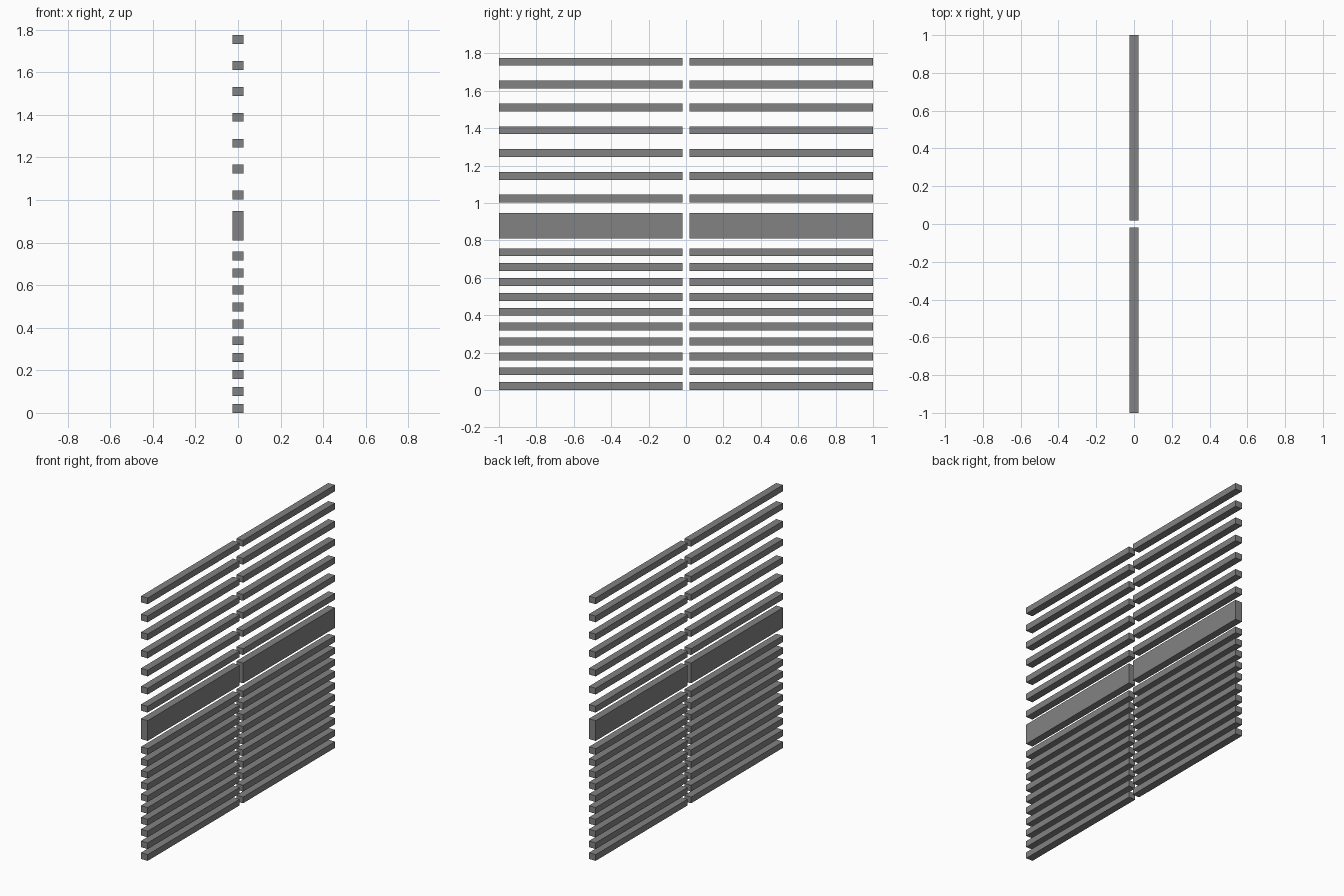
import bpy

if "Cube" in bpy.data.objects:
    bpy.data.objects.remove(bpy.data.objects["Cube"])

DEPTH = 0.05      # slat thickness along x
GAP = 0.0185      # half of the gap between the two panels
SLAT = 0.042      # height of a thin slat

# dark grey finish shared by every board
finish = bpy.data.materials.new("dark_grey")
finish.diffuse_color = (0.225, 0.225, 0.225, 1)
finish.use_nodes = True
finish.node_tree.nodes["Principled BSDF"].inputs["Base Color"].default_value = finish.diffuse_color


def board(name, z, height):
    """One horizontal board per panel, front and back of the gap."""
    length = 1 - GAP
    for side, label in ((-1, "front"), (1, "back")):
        bpy.ops.mesh.primitive_cube_add(size=1, location=(0, side * (GAP + length / 2), z))
        ob = bpy.context.object
        ob.name = f"{label}_{name}"
        ob.scale = (DEPTH, length, height)
        bpy.ops.object.transform_apply(location=False, rotation=False, scale=True)
        ob.data.materials.append(finish)


# closely spaced lower slats
for i in range(10):
    board(f"lower_slat_{i + 1}", 0.021 + i * 0.0795, SLAT)

# wide middle rail
board("middle_rail", 0.879, 0.137)

# widely spaced upper slats
for i in range(7):
    board(f"upper_slat_{i + 1}", 1.023 + i * 0.122, SLAT)
